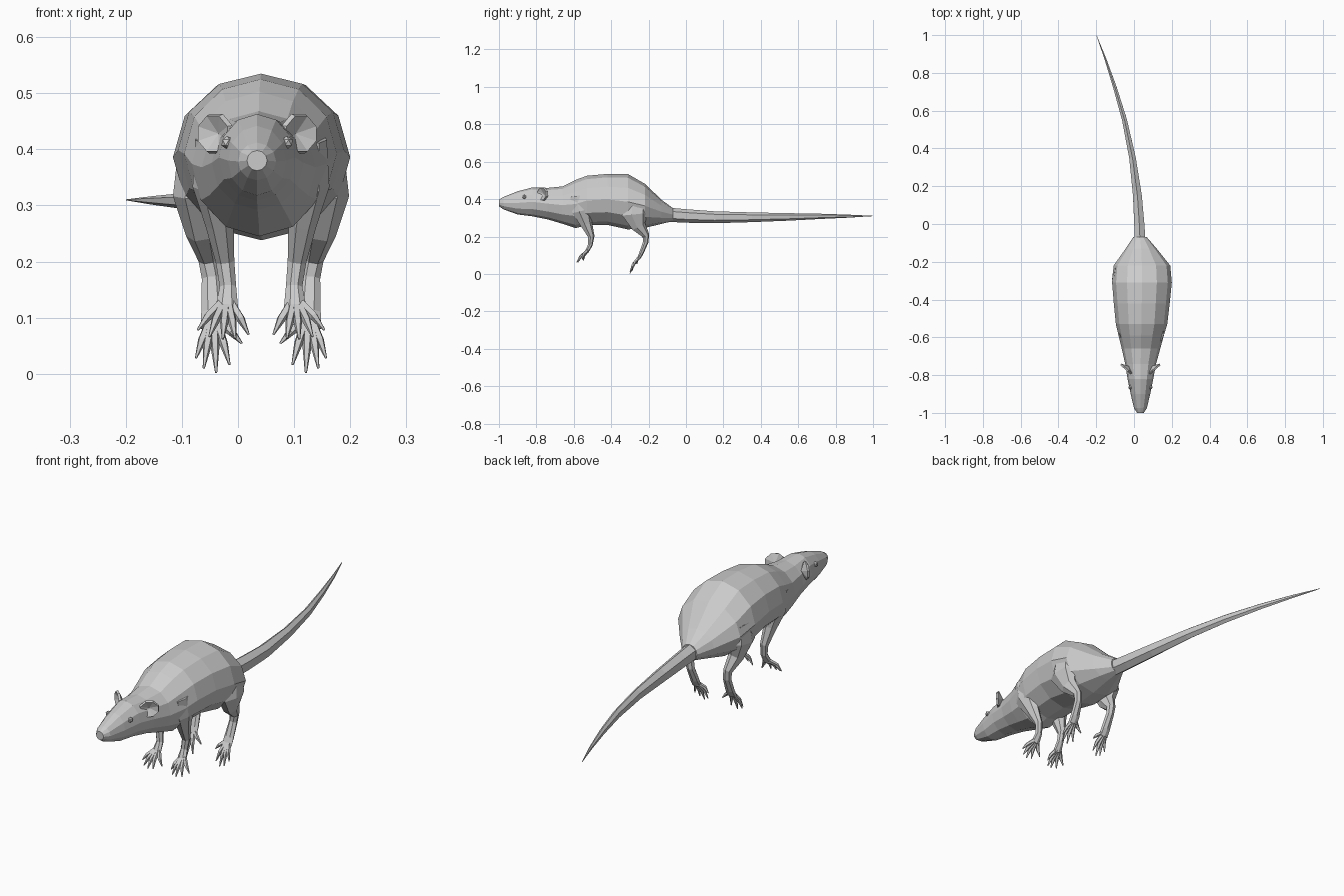
import bpy, math
from mathutils import Vector

CX = 0.041  # body mid-plane


def make_mesh(name, verts, faces):
    me = bpy.data.meshes.new(name)
    me.from_pydata([tuple(v) for v in verts], [], faces)
    me.update()
    ob = bpy.data.objects.new(name, me)
    bpy.context.collection.objects.link(ob)
    return ob


def loft(name, stations, sides, upright=False):
    """Skin elliptical rings (x, y, z, half width, half depth) along a path."""
    pts = [Vector(s[:3]) for s in stations]
    verts, faces = [], []
    for i, s in enumerate(stations):
        t = (pts[min(i + 1, len(pts) - 1)] - pts[max(i - 1, 0)]).normalized()
        if upright:
            t = Vector((0, 1, 0))
        side = (Vector((1, 0, 0)) - t * t.x).normalized()
        up = side.cross(t)
        for k in range(sides):
            a = 2 * math.pi * k / sides
            verts.append(pts[i] + side * s[3] * math.sin(a) + up * s[4] * math.cos(a))
    for i in range(len(pts) - 1):
        for k in range(sides):
            n = (k + 1) % sides
            a, b = i * sides, (i + 1) * sides
            faces.append((a + k, b + k, b + n, a + n))
    faces.append(tuple(range(sides)))
    faces.append(tuple(reversed(range(len(verts) - sides, len(verts)))))
    return make_mesh(name, verts, faces)


# body and head: centre x, y, bottom, top, half width
profile = [
    (0.034, -1.00, 0.362, 0.398, 0.018),
    (0.034, -0.975, 0.345, 0.412, 0.034),
    (0.034, -0.90, 0.318, 0.442, 0.052),
    (0.034, -0.82, 0.308, 0.463, 0.068),
    (0.035, -0.74, 0.292, 0.460, 0.082),
    (0.037, -0.66, 0.268, 0.468, 0.102),
    (0.038, -0.59, 0.245, 0.503, 0.120),
    (0.040, -0.53, 0.260, 0.525, 0.136),
    (0.041, -0.42, 0.262, 0.535, 0.148),
    (0.042, -0.31, 0.238, 0.534, 0.158),
    (0.042, -0.22, 0.246, 0.482, 0.150),
    (0.038, -0.13, 0.268, 0.396, 0.082),
    (0.032, -0.07, 0.282, 0.352, 0.036),
]
loft("body", [(x, y, (b + t) / 2, w, (t - b) / 2) for x, y, b, t, w in profile], 12, True)

# tail
loft("tail", [(0.032, -0.10, 0.317, 0.034, 0.038), (0.028, 0.0, 0.310, 0.031, 0.036),
              (0.018, 0.15, 0.303, 0.027, 0.032), (-0.008, 0.35, 0.303, 0.020, 0.026),
              (-0.050, 0.55, 0.305, 0.015, 0.020), (-0.100, 0.72, 0.308, 0.011, 0.014),
              (-0.150, 0.87, 0.309, 0.006, 0.008), (-0.199, 1.0, 0.310, 0.001, 0.001)], 6)


def toes(name, s, base, tips):
    for i, tip in enumerate(tips):
        b = Vector((CX + s * (base[0] + (tip[0] - base[0]) * 0.2), base[1], base[2]))
        e = Vector((CX + s * tip[0], tip[1], tip[2]))
        m = b.lerp(e, 0.55) + Vector((0, -0.006, 0.004))
        loft(f"{name}_{i + 1}", [(*b, 0.009, 0.009), (*m, 0.008, 0.008), (*e, 0.002, 0.002)], 5)


for s, tag in ((-1, "left"), (1, "right")):
    def limb(name, path, sides=7):
        loft(f"{name}_{tag}", [(CX + s * p[0], *p[1:]) for p in path], sides)

    # front leg and paw
    limb("front_leg", [(0.092, -0.575, 0.42, 0.026, 0.050), (0.088, -0.560, 0.34, 0.035, 0.055),
                       (0.074, -0.535, 0.27, 0.026, 0.034), (0.064, -0.507, 0.20, 0.017, 0.018),
                       (0.059, -0.512, 0.155, 0.015, 0.013), (0.061, -0.533, 0.115, 0.021, 0.010)])
    toes("front_toe_" + tag, s, (0.061, -0.528, 0.124),
         [(0.022, -0.550, 0.070), (0.046, -0.578, 0.063), (0.068, -0.584, 0.062),
          (0.092, -0.576, 0.066), (0.113, -0.555, 0.078)])

    # hind leg and foot
    limb("hind_leg", [(0.112, -0.27, 0.40, 0.036, 0.060), (0.118, -0.275, 0.32, 0.040, 0.074),
                      (0.105, -0.255, 0.255, 0.030, 0.040), (0.093, -0.215, 0.205, 0.019, 0.020),
                      (0.088, -0.216, 0.17, 0.018, 0.015), (0.085, -0.240, 0.11, 0.022, 0.012),
                      (0.085, -0.255, 0.08, 0.023, 0.009)])
    toes("hind_toe_" + tag, s, (0.085, -0.250, 0.092),
         [(0.034, -0.262, 0.054), (0.056, -0.290, 0.016), (0.080, -0.300, 0.002),
          (0.102, -0.300, 0.010), (0.116, -0.285, 0.028)])

    # cupped ear: fan of faces pushed in at the middle
    c = Vector((0.034 + s * 0.076, -0.768, 0.428))
    u = Vector((s * 0.75, 0.66, 0))
    n = Vector((s * 0.66, -0.75, 0))
    rim = [c + u * 0.040 * math.cos(a) + Vector((0, 0, 0.036 * math.sin(a)))
           for a in (2 * math.pi * (k + 0.5) / 8 for k in range(8))]
    ear = make_mesh("ear_" + tag, rim + [c - n * 0.016],
                    [(k, (k + 1) % 8, 8) for k in range(8)])
    mod = ear.modifiers.new("thickness", "SOLIDIFY")
    mod.thickness = 0.010
    mod.offset = 0

    # eye
    bpy.ops.mesh.primitive_ico_sphere_add(subdivisions=1, radius=0.012,
                                          location=(0.034 + s * 0.053, -0.865, 0.412))
    bpy.context.object.name = "eye_" + tag
